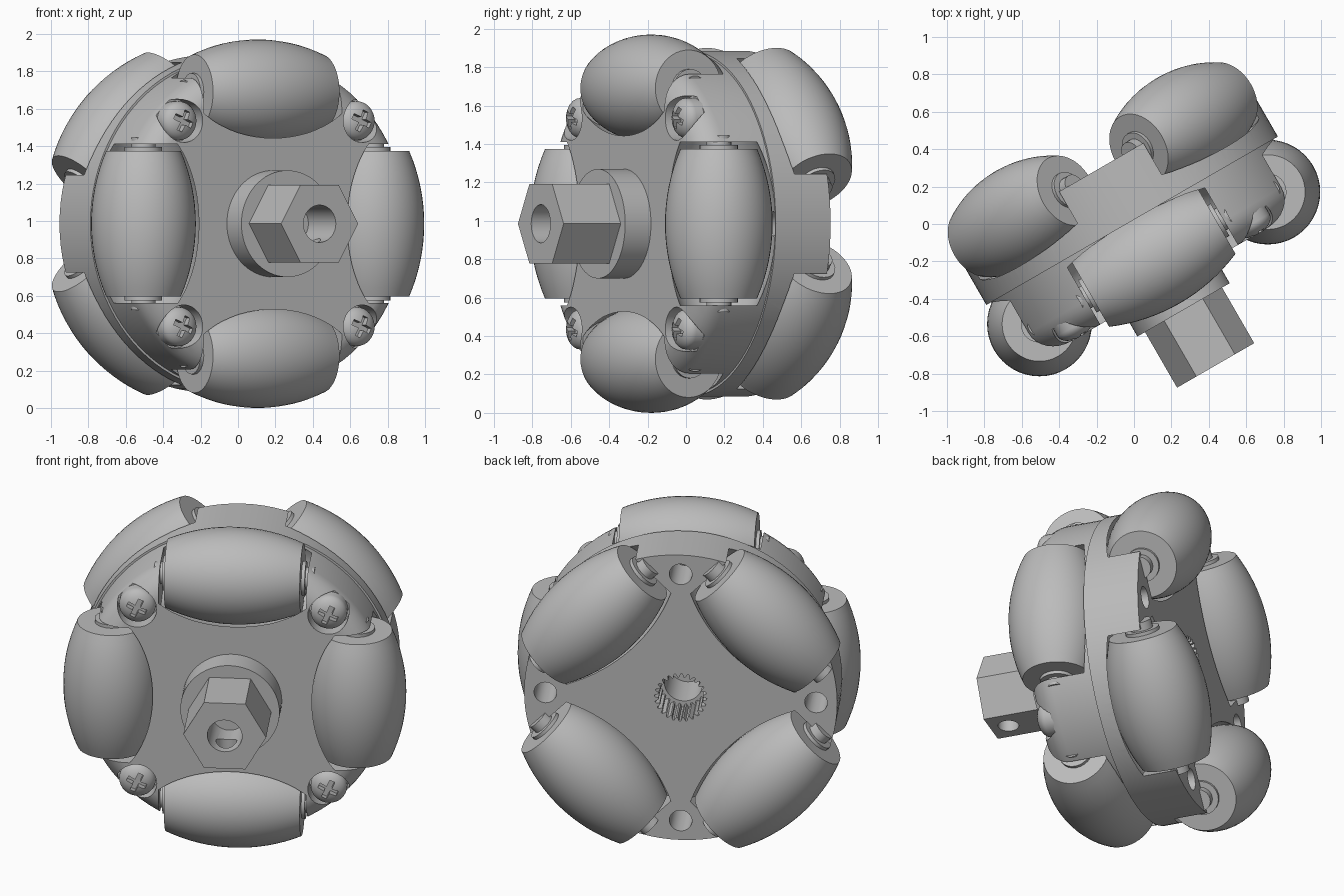
import bpy, bmesh
from math import sin, cos, pi, sqrt, radians
from mathutils import Matrix

cube = bpy.data.objects.get("Cube")
if cube:
    bpy.data.objects.remove(cube, do_unlink=True)

grey = bpy.data.materials.new("plain_grey")
grey.use_nodes = True
grey.diffuse_color = (0.5, 0.5, 0.5, 1)
grey.node_tree.nodes["Principled BSDF"].inputs["Base Color"].default_value = (0.5, 0.5, 0.5, 1)


def rot(deg, axis="Z"):
    return Matrix.Rotation(radians(deg), 4, axis)


def move(x, y, z):
    return Matrix.Translation((x, y, z))


# Wheel frame: local z is the axle, pointing to the front
WHEEL = move(0, 0, 0.985) @ rot(30) @ rot(90, "X")


def loft(name, rings, matrix):
    """Skin a list of closed rings and cap both ends."""
    bm = bmesh.new()
    loops = [[bm.verts.new(p) for p in ring] for ring in rings]
    n = len(loops[0])
    for a, b in zip(loops, loops[1:]):
        for i in range(n):
            j = (i + 1) % n
            bm.faces.new((a[i], a[j], b[j], b[i]))
    bm.faces.new(loops[0][::-1])
    bm.faces.new(loops[-1])
    bmesh.ops.recalc_face_normals(bm, faces=bm.faces)
    mesh = bpy.data.meshes.new(name)
    bm.to_mesh(mesh)
    bm.free()
    mesh.materials.append(grey)
    obj = bpy.data.objects.new(name, mesh)
    obj.matrix_world = WHEEL @ matrix
    bpy.context.collection.objects.link(obj)
    return obj


def lathe(name, profile, matrix=Matrix(), n=48):
    return loft(name, [[(r * cos(2 * pi * i / n), r * sin(2 * pi * i / n), h)
                        for i in range(n)] for r, h in profile], matrix)


def rod(name, r, h0, h1, matrix=Matrix(), n=32):
    return lathe(name, [(r, h0), (r, h1)], matrix, n)


def box(name, x, y, h0, h1, matrix):
    return loft(name, [[(-x, -y, h), (x, -y, h), (x, y, h), (-x, y, h)]
                       for h in (h0, h1)], matrix)


def cut(obj, cutters):
    """Subtract each cutter, bake the result and drop the cutter."""
    for cutter in cutters:
        cutter.hide_render = True
        mod = obj.modifiers.new("cut", "BOOLEAN")
        mod.operation, mod.solver, mod.object = "DIFFERENCE", "EXACT", cutter
        bpy.context.view_layer.update()
        graph = bpy.context.evaluated_depsgraph_get()
        mesh = bpy.data.meshes.new_from_object(obj.evaluated_get(graph))
        obj.modifiers.clear()
        obj.data = mesh
        bpy.data.objects.remove(cutter, do_unlink=True)


def smooth(obj, angle=30):
    for poly in obj.data.polygons:
        poly.use_smooth = True
    obj.data.set_sharp_from_angle(angle=radians(angle))


# Roller barrel follows the rolling circle of the wheel
ROLL, OFFSET = 0.985, 0.705


def barrel(half, gap=0.0, steps=16):
    hs = [half * (2 * i / steps - 1) for i in range(steps + 1)]
    return [(sqrt(ROLL ** 2 - h * h) - OFFSET + gap, h) for h in hs]


SPOTS = [("front", 90 * i, 0.21) for i in range(4)]
SPOTS += [("back", 90 * i + 45, -0.335) for i in range(4)]


def spot(angle, height):
    return rot(angle) @ move(OFFSET, 0, height) @ rot(90, "X")


# Hub body with a rounded front rim
fillet = [(0.738 + 0.15 * cos(t * pi / 16), 0.225 + 0.15 * sin(t * pi / 16)) for t in range(9)]
hub = lathe("hub", [(0.9, -0.35), (0.9, -0.02), (0.888, -0.02)] + fillet, n=96)

cutters = [lathe("roller_pocket", barrel(0.425, 0.018), spot(a, h)) for _, a, h in SPOTS]
for i in range(4):
    cutters.append(rod("screw_recess", 0.116, 0.27, 0.6, rot(90 * i + 45) @ move(0.778, 0, 0)))
    cutters.append(rod("bolt_hole", 0.065, -0.5, 0.0, rot(90 * i) @ move(0.778, 0, 0)))
# Splined socket in the back
teeth = [0.15 if i % 4 < 2 else 0.128 for i in range(96)]
cutters.append(loft("spline_socket", [[(r * cos(i * pi / 48), r * sin(i * pi / 48), h)
                                       for i, r in enumerate(teeth)] for h in (-0.5, -0.16)], Matrix()))
cutters.append(rod("socket_bore", 0.11, -0.3, 0.1))
cut(hub, cutters)
smooth(hub)

# Rollers and their pins
for row, a, h in SPOTS:
    smooth(lathe(row + "_roller", barrel(0.39), spot(a, h)))
    smooth(lathe(row + "_roller_pin", [(0.065, -0.46), (0.065, -0.41), (0.1, -0.41),
                                       (0.1, 0.41), (0.065, 0.41), (0.065, 0.46)], spot(a, h), 24))

# Cross-head screws
for i in range(4):
    place = rot(90 * i + 45) @ move(0.778, 0, 0)
    dome = [(0.105 * cos(t * pi / 16), 0.315 + 0.065 * sin(t * pi / 16)) for t in range(8)]
    screw = lathe("screw", [(0.105, 0.25)] + dome, place, 32)
    cut(screw, [box("slot", 0.058, 0.016, 0.335, 0.45, place @ rot(s)) for s in (20, 110)])
    smooth(screw)

# Boss and hexagonal shaft coupling
smooth(rod("boss", 0.285, 0.3, 0.53, n=64))
hexagon = rod("hex_coupling", 0.238, 0.5, 0.873, n=6)
cut(hexagon, [rod("shaft_bore", 0.1, 0.58, 1.0),
              rod("set_screw_hole", 0.06, 0.0, 0.3, move(0, 0, 0.765) @ rot(90, "X"))])
smooth(hexagon)
